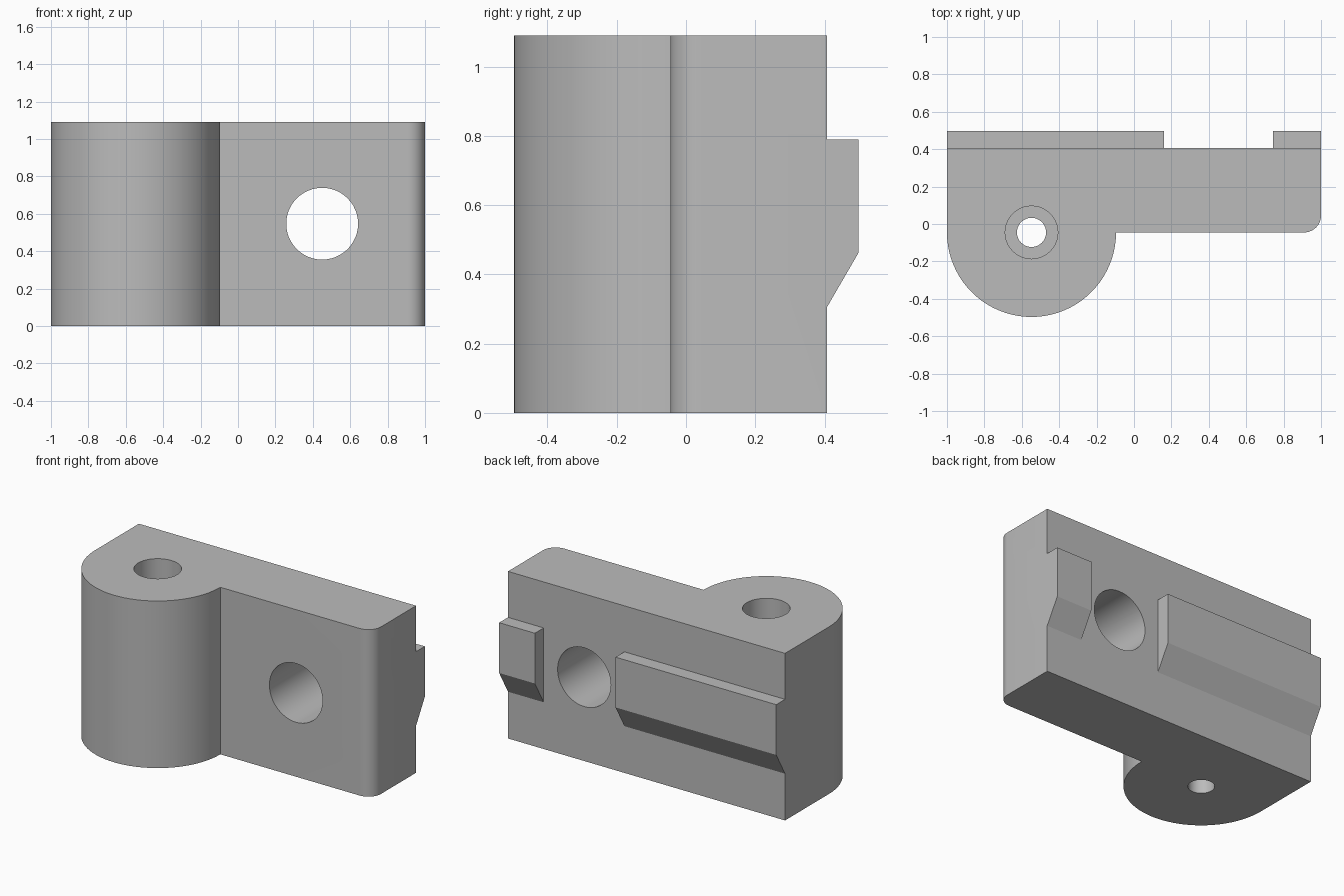
import bpy, bmesh
from math import cos, sin, pi, radians
from mathutils import Vector

cube = bpy.data.objects.get("Cube")
if cube:
    bpy.data.objects.remove(cube, do_unlink=True)

HEIGHT, BACK, FRONT = 1.09, 0.407, -0.045
BARREL_X, BARREL_R, FILLET = -0.548, 0.452, 0.09

grey = bpy.data.materials.new("plain grey")
grey.use_nodes = True
grey.diffuse_color = (0.5, 0.5, 0.5, 1)
grey.node_tree.nodes["Principled BSDF"].inputs["Base Color"].default_value = (0.5, 0.5, 0.5, 1)


def prism(name, points, sweep):
    """Extrude a closed outline of 3D points along a vector."""
    bm = bmesh.new()
    face = bm.faces.new([bm.verts.new(p) for p in points])
    out = bmesh.ops.extrude_face_region(bm, geom=[face])
    moved = [v for v in out["geom"] if isinstance(v, bmesh.types.BMVert)]
    bmesh.ops.translate(bm, vec=Vector(sweep), verts=moved)
    bmesh.ops.recalc_face_normals(bm, faces=bm.faces)
    mesh = bpy.data.meshes.new(name)
    bm.to_mesh(mesh)
    bm.free()
    mesh.materials.append(grey)
    obj = bpy.data.objects.new(name, mesh)
    bpy.context.collection.objects.link(obj)
    return obj


def arc(cx, cy, r, start, end, steps):
    angles = [start + (end - start) * i / steps for i in range(steps + 1)]
    return [(cx + r * cos(a), cy + r * sin(a)) for a in angles]


def boolean(target, tool, operation):
    mod = target.modifiers.new(tool.name, "BOOLEAN")
    mod.operation, mod.solver, mod.object = operation, "EXACT", tool
    bpy.context.view_layer.objects.active = target
    bpy.ops.object.modifier_apply(modifier=mod.name)
    bpy.data.objects.remove(tool, do_unlink=True)


# Plate and half-round barrel share one plan outline
plan = [(1, BACK), (-1, BACK)]
plan += arc(BARREL_X, FRONT, BARREL_R, pi, 2 * pi, 40)
plan += arc(1 - FILLET, FRONT + FILLET, FILLET, -pi / 2, 0, 10)
body = prism("hinge_block", [(x, y, 0) for x, y in plan], (0, 0, HEIGHT))

# Locating rails on the back, split either side of the bolt hole
rail = [(BACK - 0.1, 0.305), (BACK, 0.305), (0.498, 0.462), (0.498, 0.79), (BACK - 0.1, 0.79)]
for side, x0, x1 in (("right", -1, 0.16), ("left", 0.742, 1)):
    tool = prism(side + "_rail", [(x0, y, z) for y, z in rail], (x1 - x0, 0, 0))
    boolean(body, tool, "UNION")

# Bolt hole through the plate
ring = arc(0.45, 0.547, 0.192, 0, 2 * pi, 48)[:-1]
boolean(body, prism("bolt_hole", [(x, -0.3, z) for x, z in ring], (0, 1, 0)), "DIFFERENCE")

# Stepped pin hole down the barrel: narrow all through, wide from the top
for name, radius, floor in (("pin_hole", 0.078, -0.2), ("pin_counterbore", 0.141, 0.4)):
    ring = arc(BARREL_X, FRONT, radius, 0, 2 * pi, 40)[:-1]
    boolean(body, prism(name, [(x, y, floor) for x, y in ring], (0, 0, 1.5)), "DIFFERENCE")

# Smooth the curves, keep the machined edges sharp
bpy.ops.object.select_all(action="DESELECT")
body.select_set(True)
bpy.context.view_layer.objects.active = body
bpy.ops.object.shade_smooth_by_angle(angle=radians(29))
